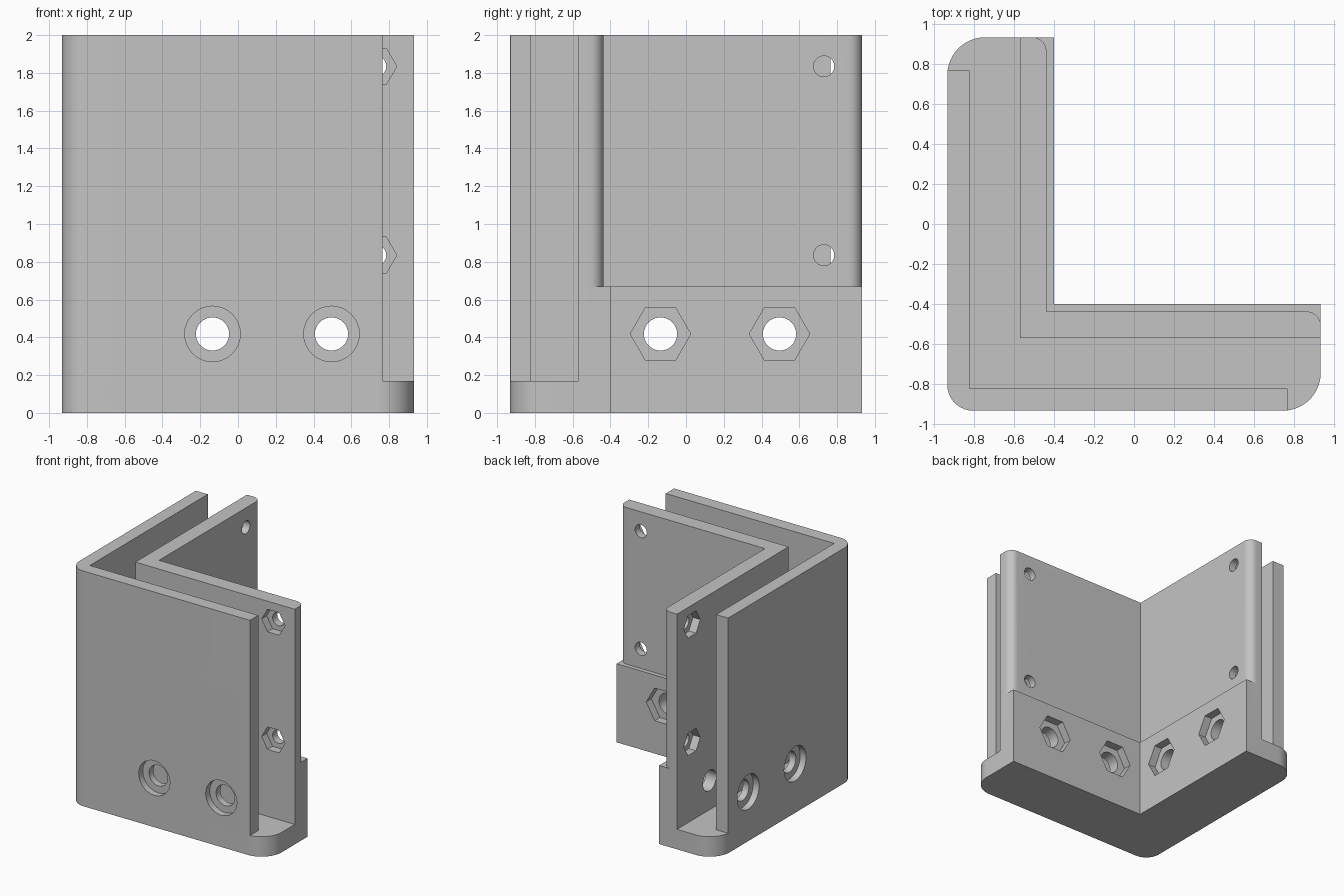
import bpy, bmesh, math

if "Cube" in bpy.data.objects:
    bpy.data.objects.remove(bpy.data.objects["Cube"], do_unlink=True)

grey = bpy.data.materials.new("plain grey")
grey.use_nodes = True
COLOUR = (0.55, 0.55, 0.55, 1)
grey.diffuse_color = COLOUR
grey.node_tree.nodes["Principled BSDF"].inputs["Base Color"].default_value = COLOUR


def arc(cx, cy, r, start, end, steps=12):
    """Points on an arc, angles in degrees."""
    angles = [math.radians(start + (end - start) * i / steps) for i in range(steps + 1)]
    return [(cx + r * math.cos(a), cy + r * math.sin(a)) for a in angles]


def mirrored(half):
    """Complete a profile whose first and last points lie on the x = y diagonal."""
    return half + [(y, x) for x, y in reversed(half[1:-1])]


def prism(name, profile, low, high, axis="z"):
    """Extrude a closed profile along one axis."""
    place = {"z": lambda u, v, w: (u, v, w),
             "y": lambda u, v, w: (u, w, v),
             "x": lambda u, v, w: (w, u, v)}[axis]
    bm = bmesh.new()
    bottom = bm.faces.new([bm.verts.new(place(u, v, low)) for u, v in profile])
    top = bmesh.ops.extrude_face_region(bm, geom=[bottom])["geom"]
    shift = place(0, 0, high - low)
    bmesh.ops.translate(bm, vec=shift, verts=[g for g in top if isinstance(g, bmesh.types.BMVert)])
    bmesh.ops.recalc_face_normals(bm, faces=bm.faces)
    mesh = bpy.data.meshes.new(name)
    bm.to_mesh(mesh)
    bm.free()
    mesh.materials.append(grey)
    obj = bpy.data.objects.new(name, mesh)
    bpy.context.collection.objects.link(obj)
    return obj


def cut(target, cutter):
    """Subtract a cutter and discard it."""
    mod = target.modifiers.new("cut", "BOOLEAN")
    mod.operation = "DIFFERENCE"
    mod.solver = "EXACT"
    mod.object = cutter
    bpy.context.view_layer.objects.active = target
    bpy.ops.object.modifier_apply(modifier=mod.name)
    bpy.data.objects.remove(cutter, do_unlink=True)


# Plan dimensions, shared by both arms
EDGE, INNER, LEDGE = 0.932, -0.40, -0.437
SLOT_OUT, SLOT_IN, WALL_END = -0.82, -0.568, 0.765
FLOOR, STEP, TOP, FAR = 0.17, 0.668, 2.0, 1.2
CORNER_R, END_R, LIP_R = 0.13, 0.19, 0.07

# L-shaped body with rounded outer corners
body = prism("corner_bracket", mirrored(
    arc(CORNER_R - EDGE, CORNER_R - EDGE, CORNER_R, 225, 270, 8)
    + arc(EDGE - END_R, END_R - EDGE, END_R, -90, 0, 16)
    + [(EDGE, INNER), (INNER, INNER)]), 0, TOP)

# Slot between the two walls, opening wide past the ends of the outer wall
cut(body, prism("slot_cutter", mirrored([
    (SLOT_OUT, SLOT_OUT), (WALL_END, SLOT_OUT), (WALL_END, -FAR), (FAR, -FAR),
    (FAR, SLOT_IN), (SLOT_IN, SLOT_IN)]), FLOOR, TOP + 0.1))

# Thinner upper part of the inner wall, with rounded ends
lip = arc(EDGE - LIP_R, LEDGE - LIP_R, LIP_R, 90, 0)
cut(body, prism("ledge_cutter", mirrored(
    [(LEDGE, LEDGE)] + lip + [(FAR, LEDGE - LIP_R), (FAR, FAR)]), STEP, TOP + 0.1))

# Bolt holes, the same on both arms
for axis in "xy":
    def drill(name, u, z, radius, low, high, sides=32):
        ring = arc(u, z, radius, 0, 360, sides)[:-1]
        cut(body, prism(name, ring, low, high, axis))

    for u in (-0.135, 0.495):
        drill("bolt_bore", u, 0.418, 0.088, -FAR, -0.3)
        drill("counterbore", u, 0.418, 0.147, -FAR, -0.877)
        drill("nut_pocket", u, 0.418, 0.16, -0.47, -0.3, 6)
    for z in (0.835, 1.835):
        drill("screw_bore", 0.73, z, 0.055, -0.65, -0.3)
        drill("small_nut_pocket", 0.73, z, 0.11, -0.65, -0.50, 6)

# Smooth the rounded corners and bores, keep edges crisp
bpy.ops.object.select_all(action="DESELECT")
body.select_set(True)
bpy.context.view_layer.objects.active = body
bpy.ops.object.shade_smooth_by_angle(angle=math.radians(30))
